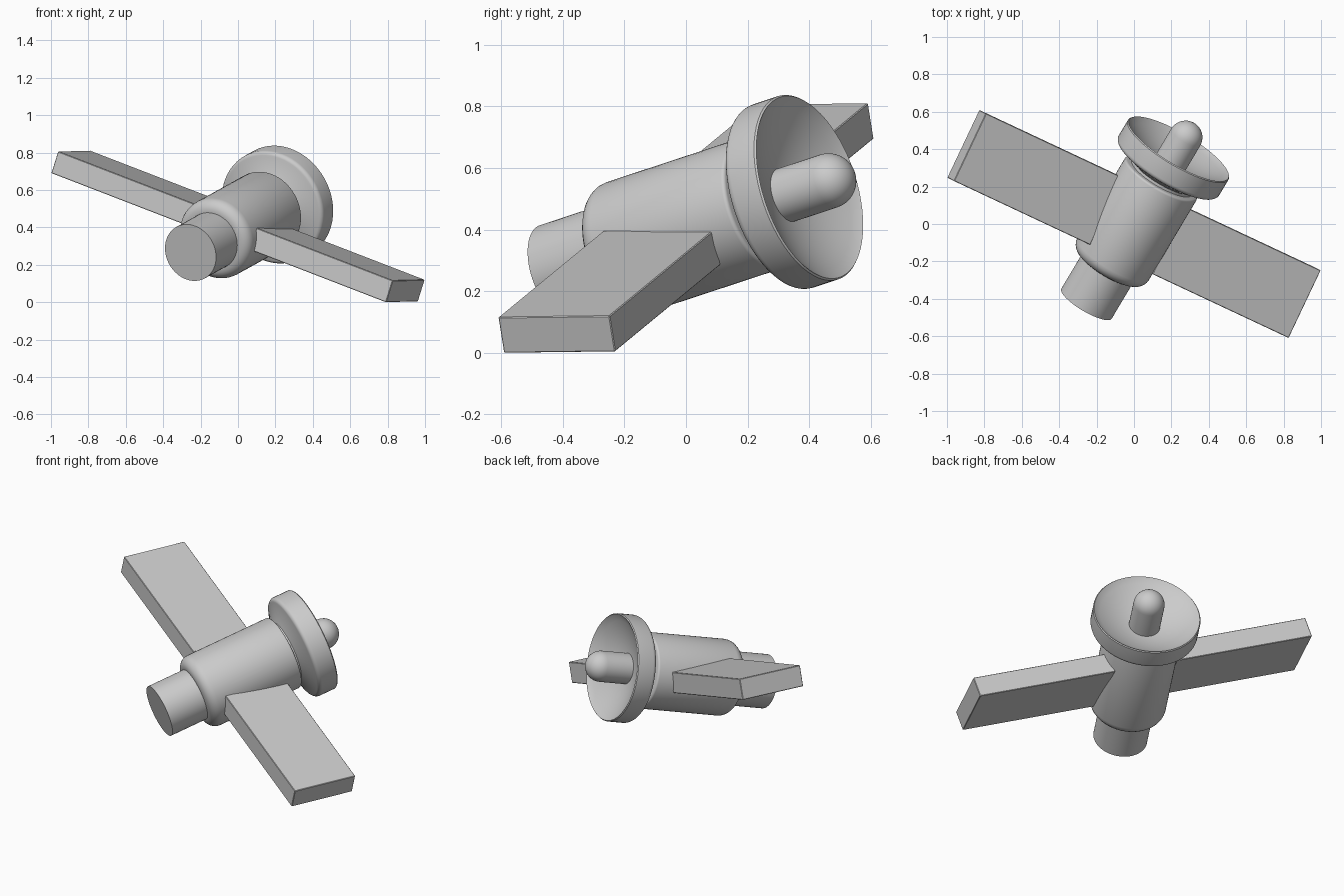
import bpy, bmesh, math
from mathutils import Vector, Matrix

if "Cube" in bpy.data.objects:
    bpy.data.objects.remove(bpy.data.objects["Cube"])

CENTRE = Vector((0, 0, 0.405))


def frame(x, along):
    """Right-handed frame with exact x direction and 'along' made square to it."""
    x = Vector(x).normalized()
    a = Vector(along)
    a = (a - x * a.dot(x)).normalized()
    return x, a


wing_dir = (0.855, -0.401, -0.33)
w, axis = frame(wing_dir, (0.49, 0.827, 0.273))    # body axis
_, chord = frame(wing_dir, (0.43, 0.90, 0.01))     # panel width direction


def matrix(x, y, z):
    m = Matrix((x, y, z)).transposed().to_4x4()
    m.translation = CENTRE
    return m


BODY = matrix(w, axis.cross(w), axis)
PANEL = matrix(w, chord, w.cross(chord))


def finish(name, bm, m, angle=35):
    bmesh.ops.recalc_face_normals(bm, faces=bm.faces)
    bmesh.ops.transform(bm, matrix=m, verts=bm.verts)
    mesh = bpy.data.meshes.new(name)
    bm.to_mesh(mesh)
    bm.free()
    ob = bpy.data.objects.new(name, mesh)
    bpy.context.collection.objects.link(ob)
    bpy.ops.object.select_all(action='DESELECT')
    ob.select_set(True)
    bpy.context.view_layer.objects.active = ob
    bpy.ops.object.shade_smooth_by_angle(angle=math.radians(angle))
    return ob


def lathe(name, profile, steps=64):
    """Spin (radius, height) points about the body axis."""
    bm = bmesh.new()
    vs = [bm.verts.new((r, 0, h)) for r, h in profile]
    es = [bm.edges.new(p) for p in zip(vs, vs[1:])]
    bmesh.ops.spin(bm, geom=vs + es, axis=(0, 0, 1), cent=(0, 0, 0),
                   angle=math.tau, steps=steps)
    bmesh.ops.remove_doubles(bm, verts=bm.verts, dist=1e-4)
    finish(name, bm, BODY)


def arc(r, h, rad, a0, a1, n=6):
    return [(r + rad * math.cos(math.radians(a0 + (a1 - a0) * i / n)),
             h + rad * math.sin(math.radians(a0 + (a1 - a0) * i / n)))
            for i in range(n + 1)]


# main body with a rounded lower edge
lathe("body", [(0, -0.285)] + arc(0.162, -0.225, 0.06, -90, 0)
      + arc(0.21, 0.288, 0.012, 0, 90, 3) + [(0, 0.30)])

# engine nozzle
lathe("nozzle", [(0, -0.515), (0.157, -0.515), (0.157, -0.25), (0, -0.25)])

# dish: short neck, flared back, upright rim, shallow bowl inside
bowl = [(0.302 * i / 10, 0.385 + 0.095 * (i / 10) ** 2) for i in range(10, -1, -1)]
lathe("dish", [(0, 0.28), (0.185, 0.28), (0.185, 0.315), (0.285, 0.358)]
      + arc(0.288, 0.383, 0.025, -75, 0, 4) + [(0.313, 0.48), (0.308, 0.486)] + bowl)

# antenna with a round tip
lathe("antenna", [(0, 0.37), (0.09, 0.37)] + arc(0, 0.56, 0.09, 0, 90, 10)[:-1] + [(0, 0.65)])

# pair of solar panels
INNER, OUTER, WIDTH, THICK = 0.195, 1.047, 0.40, 0.123
for side, name in ((1, "right_panel"), (-1, "left_panel")):
    bm = bmesh.new()
    bmesh.ops.create_cube(bm, size=1)
    bmesh.ops.scale(bm, vec=(OUTER - INNER, WIDTH, THICK), verts=bm.verts)
    bmesh.ops.translate(bm, vec=(side * (OUTER + INNER) / 2, 0, 0), verts=bm.verts)
    bmesh.ops.bevel(bm, geom=bm.edges[:], offset=0.003, segments=1, affect='EDGES')
    finish(name, bm, PANEL, 20)
